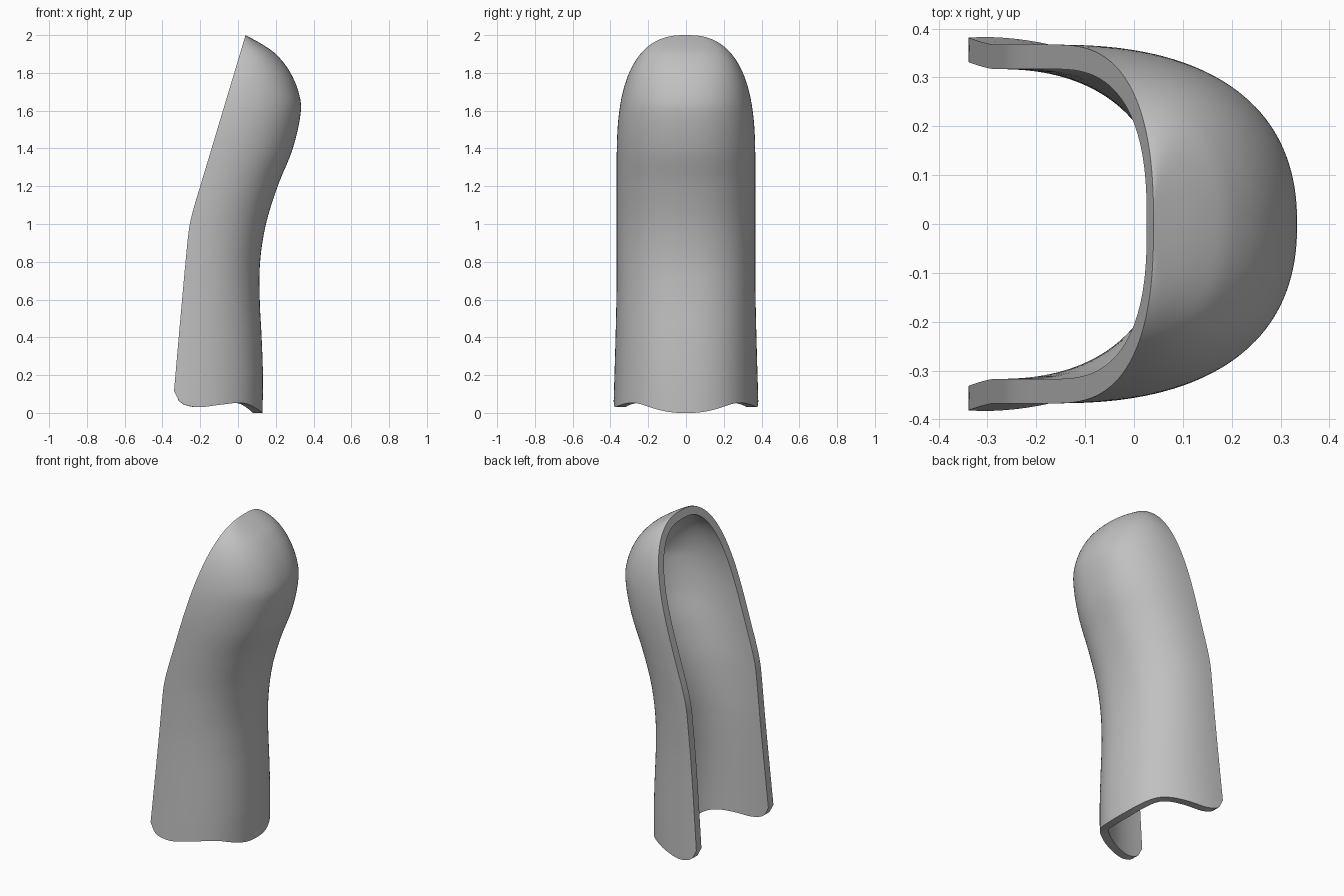
import bpy, bmesh, math
from mathutils import Vector

if "Cube" in bpy.data.objects:
    bpy.data.objects.remove(bpy.data.objects["Cube"])

THICK, COLS, ROWS, POWER = 0.05, 72, 90, 2.3


def curve(points):
    """Smooth interpolation through (t, value) points."""
    n = len(points)

    def slope(i):
        a, b = points[max(i - 1, 0)], points[min(i + 1, n - 1)]
        return (b[1] - a[1]) / (b[0] - a[0])

    def f(t):
        t = min(max(t, points[0][0]), points[-1][0])
        i = next(k for k in range(n - 1) if t <= points[k + 1][0])
        (t0, v0), (t1, v1) = points[i], points[i + 1]
        h = t1 - t0
        u = (t - t0) / h
        return ((2*u**3 - 3*u**2 + 1) * v0 + (u**3 - 2*u**2 + u) * h * slope(i)
                + (3*u**2 - 2*u**3) * v1 + (u**3 - u**2) * h * slope(i + 1))
    return f


# Profiles against height: bulging closed side, open rim, and wavy lower edge against x
bulge = curve([(0, .13), (.2, .132), (.4, .125), (.6, .115), (.8, .117), (1, .148), (1.2, .21),
               (1.4, .29), (1.6, .333), (1.7, .32), (1.81, .272), (1.9, .2), (1.95, .13), (2, .04)])
rim = curve([(0, -.349), (.1, -.34), (.5, -.305), (.9, -.268), (1, -.255), (1.1, -.23),
             (1.2, -.2), (1.6, -.08), (2, .04)])
hem = curve([(-.342, .115), (-.33, .085), (-.3, .052), (-.25, .035), (-.2, .03), (-.1, .042),
             (0, .053), (.05, .047), (.1, .022), (.13, 0)])


def half_width(z):
    w = .367 + .018 * max(0, 1 - z / .7) ** 1.3
    if z > 1.3:
        w *= max(0, 1 - ((z - 1.3) / .7) ** 2.8) ** .4
    return w


def section(z, a):
    """Point on the U-shaped cross-section; a runs 0..pi from rim to rim."""
    s, c = math.sin(a), math.cos(a)
    x = rim(z) + (bulge(z) - rim(z)) * max(s, 0) ** (2 / POWER)
    y = -half_width(z) * math.copysign(abs(c) ** (2 / POWER), c)
    return Vector((x, y, z))


# Outer skin
bm = bmesh.new()
grid = []
for r in range(ROWS):
    s = 1 - (1 - r / ROWS) ** 2
    row = []
    for k in range(COLS + 1):
        a = math.pi * k / COLS
        low = hem(section(.06, a).x)
        row.append(bm.verts.new(section(low + s * (2 - low), a)))
    grid.append(row)
tip = bm.verts.new((rim(2), 0, 2))
for r in range(ROWS - 1):
    for k in range(COLS):
        bm.faces.new((grid[r][k], grid[r][k + 1], grid[r + 1][k + 1], grid[r + 1][k]))
for k in range(COLS):
    bm.faces.new((grid[-1][k], grid[-1][k + 1], tip))
bm.normal_update()

# Inner skin: offset inwards, sliding along the rim plane near the opening
outer_faces = list(bm.faces)
inner = {}
for v in list(bm.verts):
    z = v.co.z
    d = -v.normal * THICK
    m = Vector((1, 0, -(rim(z) - rim(z - .02)) / .02)).normalized()
    d -= m * d.dot(m) * math.exp(-(v.co.x - rim(z)) / .08)
    if v in grid[0]:
        d.z = 0
    inner[v] = bm.verts.new(v.co + d)
for f in outer_faces:
    bm.faces.new([inner[v] for v in reversed(f.verts)])

# Wall between skins along the rim and the lower edge
loop = grid[0] + [row[-1] for row in grid[1:]] + [tip] + [row[0] for row in reversed(grid[1:])]
for a, b in zip(loop, loop[1:] + loop[:1]):
    bm.faces.new((b, a, inner[a], inner[b]))
bmesh.ops.recalc_face_normals(bm, faces=bm.faces)

mesh = bpy.data.meshes.new("curved_shell")
bm.to_mesh(mesh)
bm.free()
shell = bpy.data.objects.new("curved_shell", mesh)
bpy.context.collection.objects.link(shell)

grey = bpy.data.materials.new("plain_grey")
grey.diffuse_color = (.53, .53, .53, 1)
grey.use_nodes = True
grey.node_tree.nodes["Principled BSDF"].inputs["Base Color"].default_value = grey.diffuse_color
mesh.materials.append(grey)

bpy.context.view_layer.objects.active = shell
shell.select_set(True)
bpy.ops.object.shade_smooth_by_angle(angle=math.radians(40))
